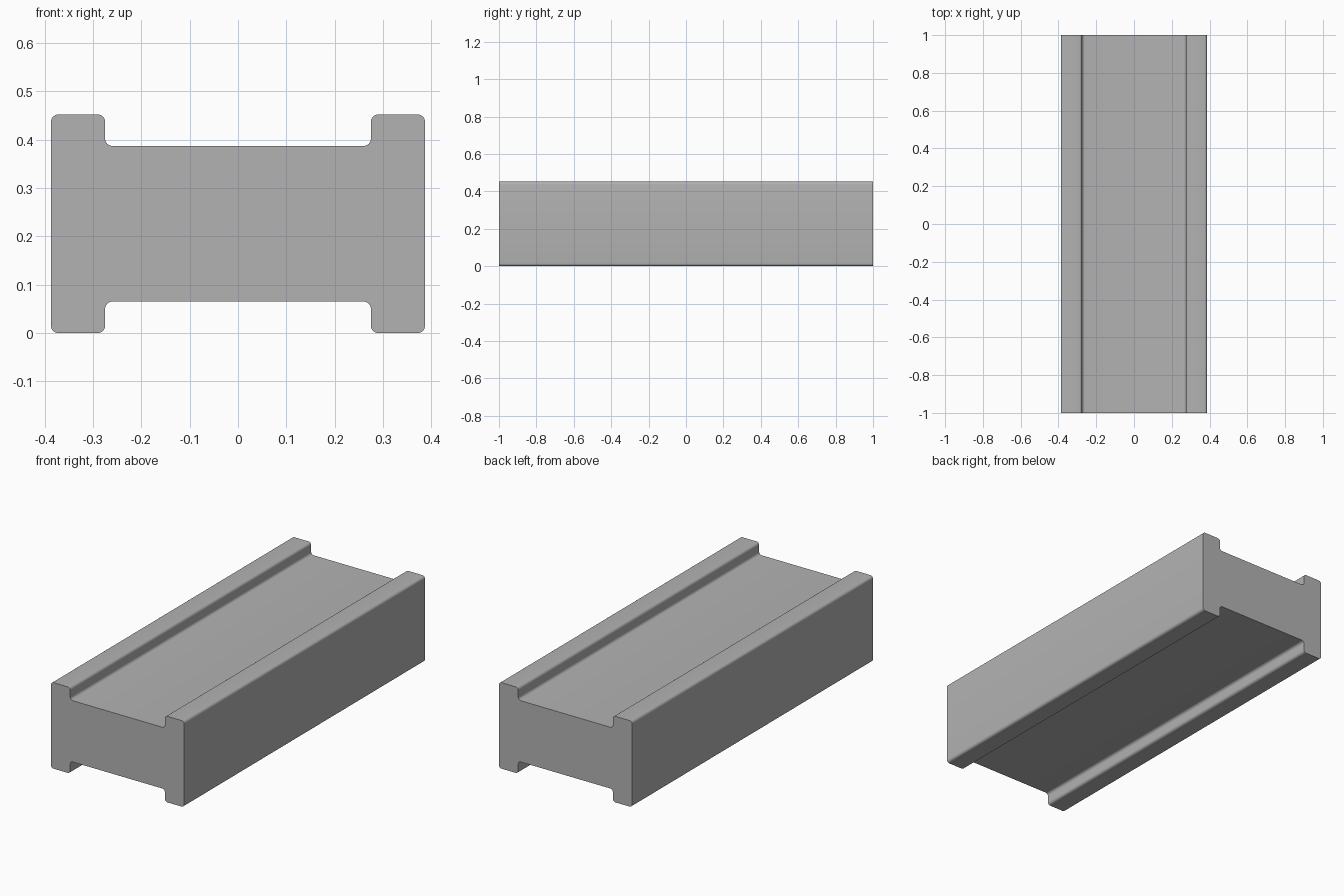
import bpy
import bmesh
import math
from mathutils import Vector

if "Cube" in bpy.data.objects:
    bpy.data.objects.remove(bpy.data.objects["Cube"])

HEIGHT = 0.452
WIDTH = 0.387       # half width over the flanges
INNER = 0.275       # inner face of each flange
WEB_LOW, WEB_TOP = 0.065, 0.387
RADIUS = 0.015
STEPS = 6

grey = bpy.data.materials.new("plain grey")
grey.use_nodes = True
colour = (0.45, 0.45, 0.45, 1)
grey.diffuse_color = colour
grey.node_tree.nodes["Principled BSDF"].inputs["Base Color"].default_value = colour


def rounded(corners):
    """Replace every square corner of an outline with a circular arc."""
    outline = []
    for i, p in enumerate(corners):
        a = (corners[i - 1] - p).normalized()
        b = (corners[(i + 1) % len(corners)] - p).normalized()
        centre = p + (a + b) * RADIUS
        for s in range(STEPS + 1):
            t = math.pi / 2 * s / STEPS
            outline.append(centre - (b * math.cos(t) + a * math.sin(t)) * RADIUS)
    return outline


def extrude_profile(name, outline, start, end, cap_start, cap_end):
    """Sweep the outline along y, closing the chosen ends."""
    bm = bmesh.new()
    front, back = [[bm.verts.new((p.x, y, p.y)) for p in outline]
                   for y in (start, end)]
    for i in range(len(outline)):
        bm.faces.new((front[i], front[i - 1], back[i - 1], back[i]))
    if cap_start:
        bm.faces.new(front)
    if cap_end:
        bm.faces.new(back[::-1])
    mesh = bpy.data.meshes.new(name)
    bm.to_mesh(mesh)
    bm.free()
    mesh.materials.append(grey)
    obj = bpy.data.objects.new(name, mesh)
    bpy.context.collection.objects.link(obj)
    bpy.ops.object.select_all(action="DESELECT")
    obj.select_set(True)
    bpy.context.view_layer.objects.active = obj
    bpy.ops.object.shade_smooth_by_angle(angle=math.radians(30))


# Right half of the section, mirrored to close the whole outline
half = [(INNER, WEB_LOW), (INNER, 0), (WIDTH, 0),
        (WIDTH, HEIGHT), (INNER, HEIGHT), (INNER, WEB_TOP)]
corners = [Vector(p) for p in half] + [Vector((-x, z)) for x, z in reversed(half)]
section = rounded(corners)

# Long beam and the thin plate that closes its front
extrude_profile("beam_body", section, -0.982, 1.0, False, True)
extrude_profile("front_end_plate", section, -1.0, -0.982, True, False)
